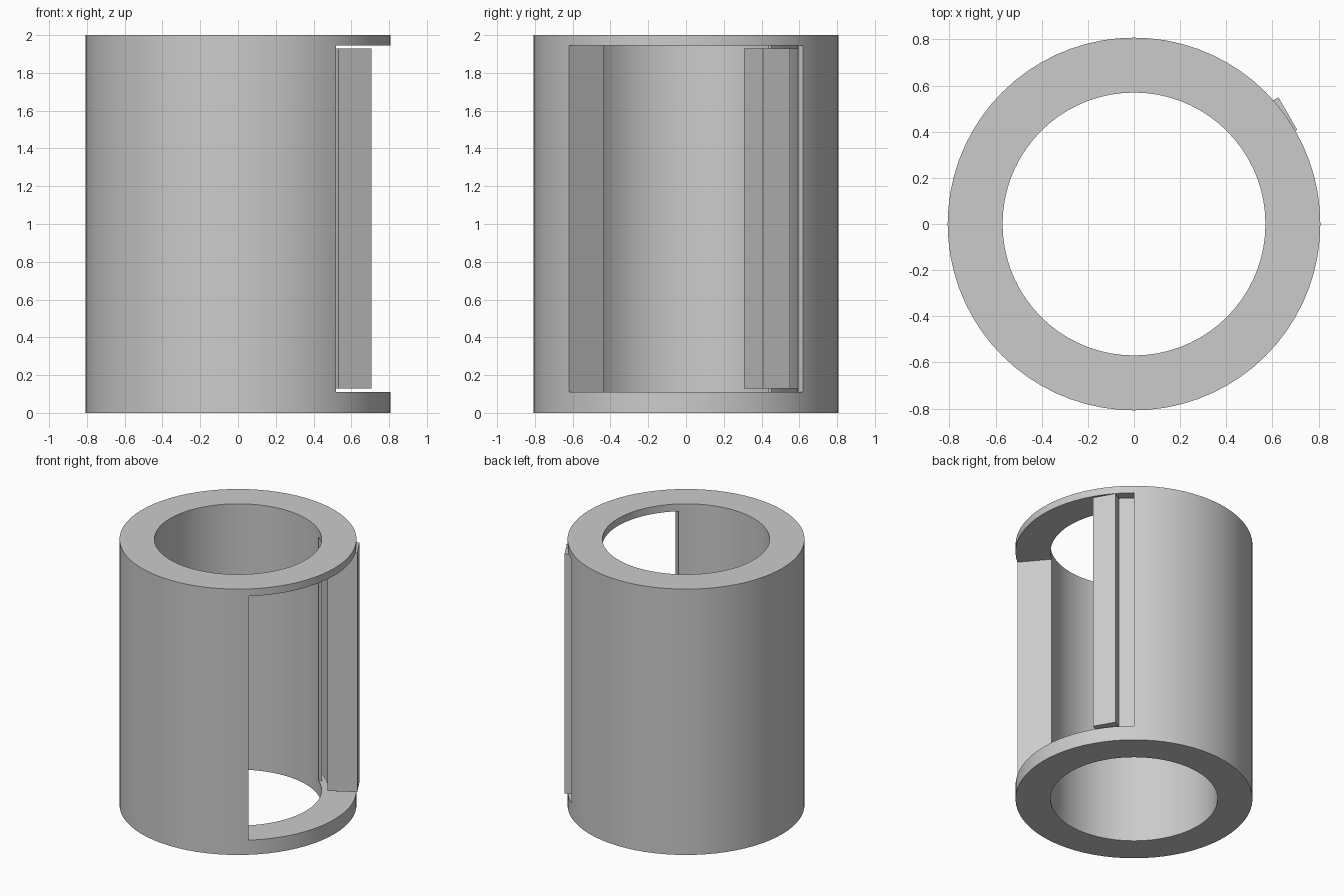
import bpy
import bmesh
from math import cos, sin, radians, pi

if "Cube" in bpy.data.objects:
    bpy.data.objects.remove(bpy.data.objects["Cube"], do_unlink=True)

grey = bpy.data.materials.new("plain_grey")
grey.use_nodes = True
COLOUR = (0.6, 0.6, 0.6, 1)
grey.diffuse_color = COLOUR
grey.node_tree.nodes["Principled BSDF"].inputs["Base Color"].default_value = COLOUR

WIN_LOW, WIN_HIGH = 0.11, 1.945
DOOR_LOW, DOOR_HIGH = 0.13, 1.93


def arc_solid(name, r_in, r_out, z_low, z_high, start=0, end=360, step=5):
    """Ring sector with a rectangular section; angles in degrees from +x."""
    bm = bmesh.new()
    closed = end - start == 360
    count = round((end - start) / step)
    section = ((r_in, z_low), (r_out, z_low), (r_out, z_high), (r_in, z_high))
    rings = []
    for i in range(count if closed else count + 1):
        a = radians(start + (end - start) * i / count)
        rings.append([bm.verts.new((r * cos(a), r * sin(a), z)) for r, z in section])
    for i in range(count):
        a, b = rings[i], rings[(i + 1) % len(rings)]
        for j in range(4):
            k = (j + 1) % 4
            bm.faces.new((a[j], a[k], b[k], b[j]))
    if not closed:
        bm.faces.new(rings[0])
        bm.faces.new(rings[-1])
    bmesh.ops.recalc_face_normals(bm, faces=bm.faces)
    mesh = bpy.data.meshes.new(name)
    bm.to_mesh(mesh)
    bm.free()
    obj = bpy.data.objects.new(name, mesh)
    mesh.materials.append(grey)
    bpy.context.collection.objects.link(obj)
    return obj


def activate(obj):
    bpy.ops.object.select_all(action="DESELECT")
    obj.select_set(True)
    bpy.context.view_layer.objects.active = obj


def carve(target, cutter):
    mod = target.modifiers.new("carve", "BOOLEAN")
    mod.operation = "DIFFERENCE"
    mod.solver = "EXACT"
    mod.object = cutter
    activate(target)
    bpy.ops.object.modifier_apply(modifier=mod.name)
    bpy.data.objects.remove(cutter, do_unlink=True)


# Tube with a side window and a pocket in the wall for the sliding door
body = arc_solid("tube_body", 0.57, 0.808, 0, 2)
carve(body, arc_solid("window_cutter", 0.4, 1, WIN_LOW, WIN_HIGH, -50, 50))
carve(body, arc_solid("pocket_cutter", 0.592, 0.775, WIN_LOW, WIN_HIGH, 45, 155))

# Curved sliding door, mostly retracted into the pocket
door = arc_solid("sliding_door", 0.613, 0.765, DOOR_LOW, DOOR_HIGH, 37, 147)

# Upright handle bar on the leading edge of the door
bar_angle = radians(30)
bar_r_in, bar_r_out, bar_width = 0.614, 0.817, 0.163
mid_r = (bar_r_in + bar_r_out) / 2
bpy.ops.mesh.primitive_cube_add(
    size=1,
    location=(
        mid_r * cos(bar_angle) - bar_width / 2 * sin(bar_angle),
        mid_r * sin(bar_angle) + bar_width / 2 * cos(bar_angle),
        (DOOR_LOW + DOOR_HIGH) / 2,
    ),
    rotation=(0, 0, bar_angle),
)
bar = bpy.context.object
bar.name = "door_handle_bar"
bar.scale = (bar_r_out - bar_r_in, bar_width, DOOR_HIGH - DOOR_LOW)
bar.data.materials.append(grey)

for obj in (body, door):
    activate(obj)
    bpy.ops.object.shade_smooth_by_angle(angle=pi / 6)
